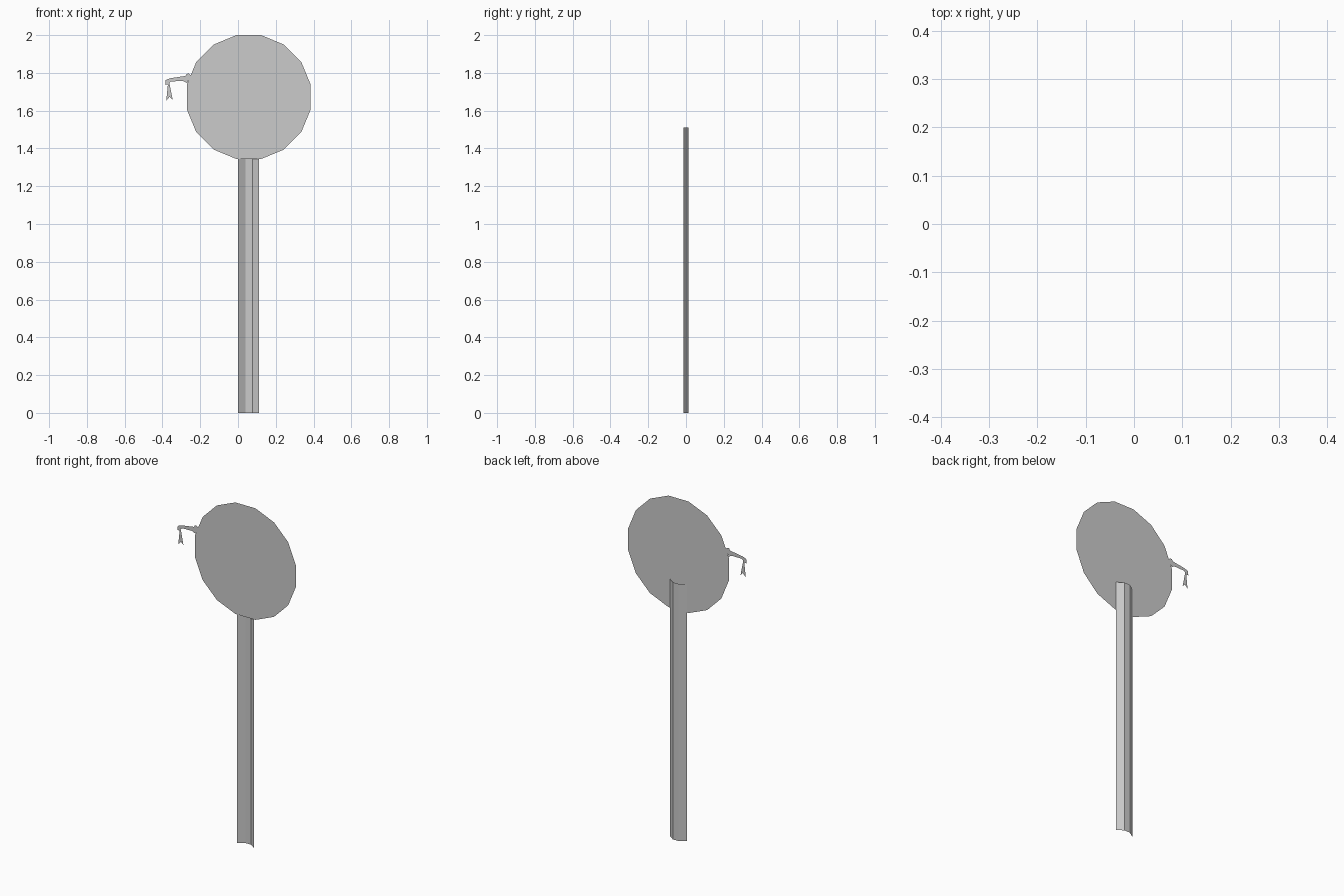
import bpy, math

if "Cube" in bpy.data.objects:
    bpy.data.objects.remove(bpy.data.objects["Cube"])

FRONT = -0.0125  # plane of the flat sheets


def make_object(name, verts, faces):
    mesh = bpy.data.meshes.new(name)
    mesh.from_pydata(verts, [], faces)
    mesh.update()
    obj = bpy.data.objects.new(name, mesh)
    bpy.context.collection.objects.link(obj)
    return obj


def flat_sheet(name, outline):
    # outline runs counter-clockwise seen from the front
    make_object(name, [(x, FRONT, z) for x, z in outline],
                [list(range(len(outline)))])


# sixteen-sided flat disc
cx, cz, sides = 0.057, 1.672, 16
radius = 0.328 / math.cos(math.pi / sides)
flat_sheet("disc", [(cx + radius * math.cos((i + 0.5) * 2 * math.pi / sides),
                     cz + radius * math.sin((i + 0.5) * 2 * math.pi / sides))
                    for i in range(sides)])

# side bracket with its forked hanging ribbon, meeting the disc edge
flat_sheet("bracket", [
    (-0.248, 1.785), (-0.261, 1.796), (-0.272, 1.795), (-0.278, 1.784),
    (-0.361, 1.771), (-0.383, 1.762), (-0.385, 1.737), (-0.371, 1.738),
    (-0.380, 1.652), (-0.362, 1.674), (-0.346, 1.658), (-0.364, 1.748),
    (-0.355, 1.755), (-0.292, 1.757), (-0.270, 1.747)])

# open channel post, hollow side facing the disc
profile = [(0.001, FRONT), (0.040, 0.0125), (0.077, 0.0125), (0.112, FRONT)]
n = len(profile)
make_object("post",
            [(x, y, z) for z in (0.0, 1.512) for x, y in profile],
            [(i, i + 1, n + i + 1, n + i) for i in range(n - 1)])
